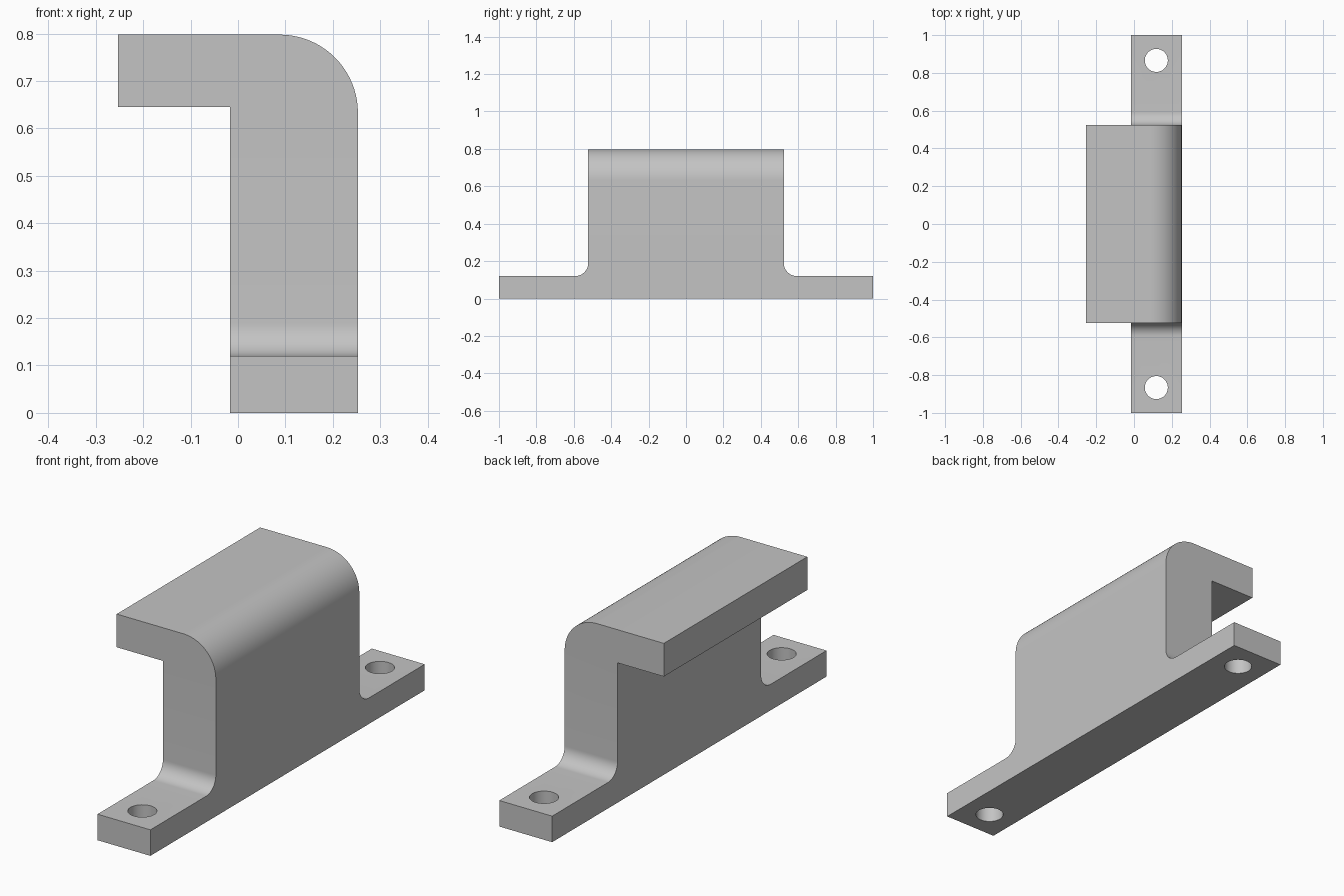
import bpy
import bmesh
from math import cos, sin, pi, radians
from mathutils import Vector

cube = bpy.data.objects.get("Cube")
if cube:
    bpy.data.objects.remove(cube, do_unlink=True)

# Main dimensions
WIDTH = 0.253        # half width of the whole hook
INNER = -0.017       # inner face of the upright wall
TOP = 0.798
LIP = 0.645          # underside of the overhanging lip
FOOT = 0.12          # thickness of the mounting feet
BODY = 0.523         # half length of the upright body
ROUND = 0.165
FILLET = 0.07
HOLE_X, HOLE_Y, HOLE_R = 0.118, 0.866, 0.061

grey = bpy.data.materials.new("plain grey")
grey.use_nodes = True
colour = (0.55, 0.55, 0.55, 1)
grey.diffuse_color = colour
grey.node_tree.nodes["Principled BSDF"].inputs["Base Color"].default_value = colour


def arc(cx, cz, r, start, end, steps=20):
    angles = [radians(start + (end - start) * i / steps) for i in range(steps + 1)]
    return [(cx + r * cos(a), cz + r * sin(a)) for a in angles]


def prism(name, points, place, travel):
    """Extrude a closed outline, placed in space by a function."""
    bm = bmesh.new()
    face = bm.faces.new([bm.verts.new(place(u, v)) for u, v in points])
    moved = bmesh.ops.extrude_face_region(bm, geom=[face])["geom"]
    bmesh.ops.translate(bm, vec=Vector(travel),
                        verts=[g for g in moved if isinstance(g, bmesh.types.BMVert)])
    bmesh.ops.recalc_face_normals(bm, faces=bm.faces)
    mesh = bpy.data.meshes.new(name)
    bm.to_mesh(mesh)
    bm.free()
    mesh.materials.append(grey)
    obj = bpy.data.objects.new(name, mesh)
    bpy.context.collection.objects.link(obj)
    return obj


def cut(target, tool, operation):
    mod = target.modifiers.new(tool.name, "BOOLEAN")
    mod.operation = operation
    mod.solver = "EXACT"
    mod.object = tool
    bpy.context.view_layer.objects.active = target
    bpy.ops.object.modifier_apply(modifier=mod.name)
    bpy.data.objects.remove(tool, do_unlink=True)


# Hook outline: upright wall, rounded shoulder and overhanging lip
hook = [(INNER, 0), (WIDTH, 0)]
hook += arc(WIDTH - ROUND, TOP - ROUND, ROUND, 0, 90)
hook += [(-WIDTH, TOP), (-WIDTH, LIP), (INNER, LIP)]
bracket = prism("hook_bracket", hook, lambda u, v: (u, -1, v), (0, 2, 0))

# Side outline: body standing on two feet with filleted corners
half = [(1.1, -0.1), (1.1, FOOT)]
half += arc(BODY + FILLET, FOOT + FILLET, FILLET, 270, 180, 14)
half += [(BODY, 1)]
outline = half + [(-y, z) for y, z in reversed(half)]
side_outline = prism("side_outline", outline, lambda u, v: (-0.5, u, v), (1, 0, 0))
cut(bracket, side_outline, "INTERSECT")

# Screw holes through the feet
circle = arc(0, 0, HOLE_R, 0, 360, 48)[:-1]
for y in (-HOLE_Y, HOLE_Y):
    hole = prism("screw_hole", circle,
                 lambda u, v: (HOLE_X + u, y + v, -0.1), (0, 0, 0.4))
    cut(bracket, hole, "DIFFERENCE")

# Smooth curved faces, crisp edges
bpy.ops.object.select_all(action="DESELECT")
bracket.select_set(True)
bpy.context.view_layer.objects.active = bracket
bpy.ops.object.shade_smooth_by_angle(angle=radians(30))
